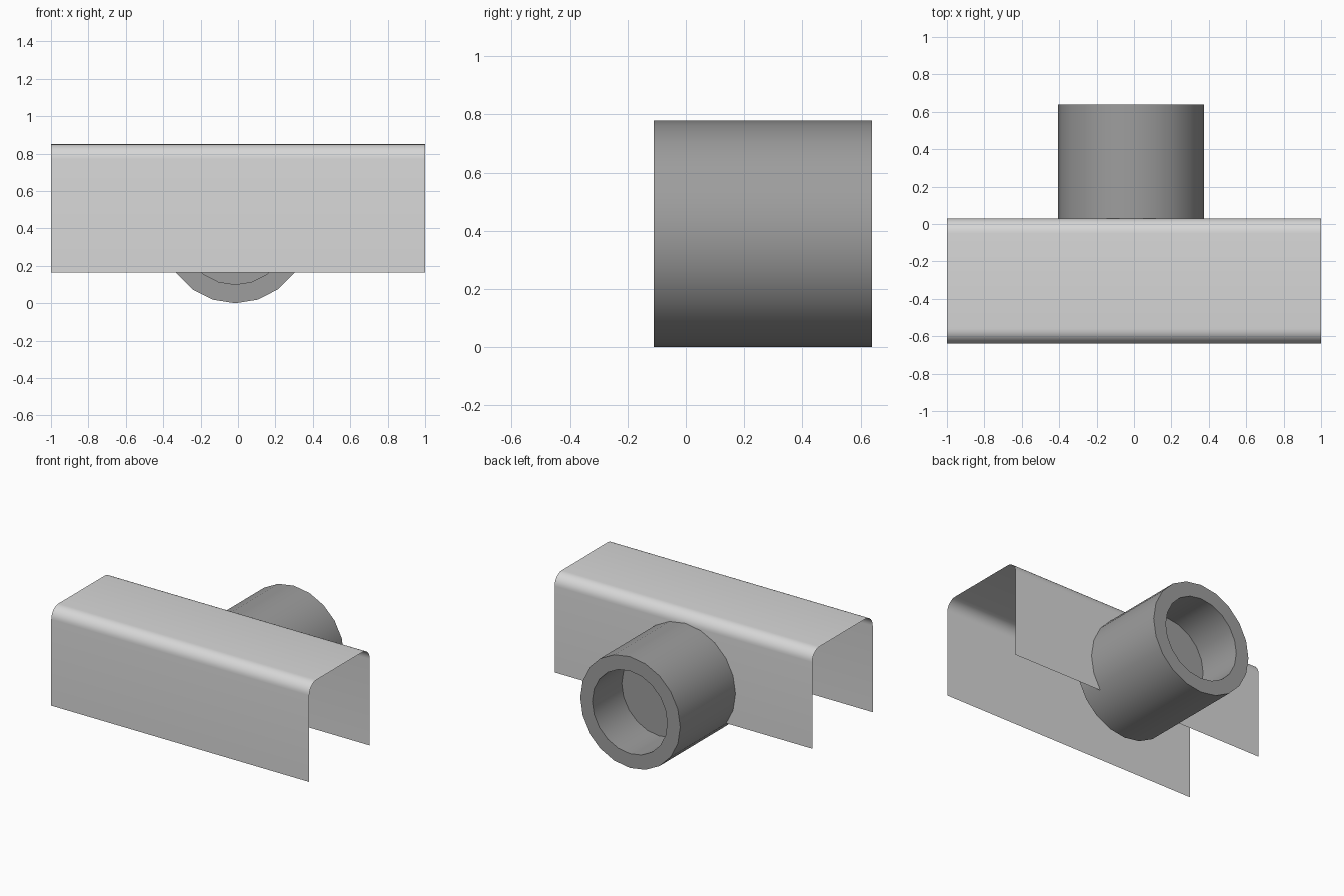
import bpy, bmesh
from math import sin, cos, pi, radians
from mathutils import Vector

cube = bpy.data.objects.get("Cube")
if cube:
    bpy.data.objects.remove(cube, do_unlink=True)


def material(name, grey):
    mat = bpy.data.materials.new(name)
    mat.use_nodes = True
    colour = (grey, grey, grey, 1)
    mat.diffuse_color = colour
    mat.node_tree.nodes["Principled BSDF"].inputs["Base Color"].default_value = colour
    return mat


def finish(bm, name, mat):
    mesh = bpy.data.meshes.new(name)
    bm.to_mesh(mesh)
    bm.free()
    obj = bpy.data.objects.new(name, mesh)
    bpy.context.collection.objects.link(obj)
    mesh.materials.append(mat)
    bpy.ops.object.select_all(action="DESELECT")
    obj.select_set(True)
    bpy.context.view_layer.objects.active = obj
    bpy.ops.object.shade_smooth_by_angle(angle=radians(30))
    return obj


light_grey = material("light grey", 0.68)
mid_grey = material("mid grey", 0.34)

# Channel cover: a thin sheet, open below, with rounded top edges
front, back, bottom, top, bend = -0.64, 0.03, 0.165, 0.85, 0.08
steps = 8
profile = [(front, bottom)]
for centre_y, start in ((front + bend, pi), (back - bend, pi / 2)):
    for i in range(steps + 1):
        a = start - i * pi / 2 / steps
        profile.append((centre_y + bend * cos(a), top - bend + bend * sin(a)))
profile.append((back, bottom))

bm = bmesh.new()
rows = [[bm.verts.new((x, y, z)) for x in (-1, 1)] for y, z in profile]
for a, b in zip(rows, rows[1:]):
    bm.faces.new((a[0], a[1], b[1], b[0]))
finish(bm, "channel_cover", light_grey)

# Round tube with a solid web halfway along, recessed from both ends
outer, inner, y0, y1, depth = 0.39, 0.29, -0.11, 0.64, 0.325
section = [(0, y1 - depth), (inner, y1 - depth), (inner, y1), (outer, y1),
           (outer, y0), (inner, y0), (inner, y0 + depth), (0, y0 + depth)]
axis = Vector((-0.015, 0, outer))

bm = bmesh.new()
points = [bm.verts.new(axis + Vector((r, y, 0))) for r, y in section]
edges = [bm.edges.new(pair) for pair in zip(points, points[1:])]
bmesh.ops.spin(bm, geom=points + edges, cent=axis, axis=(0, 1, 0),
               angle=2 * pi, steps=20, use_duplicate=False)
bmesh.ops.remove_doubles(bm, verts=bm.verts, dist=0.0005)
bmesh.ops.recalc_face_normals(bm, faces=bm.faces)
finish(bm, "round_tube", mid_grey)
